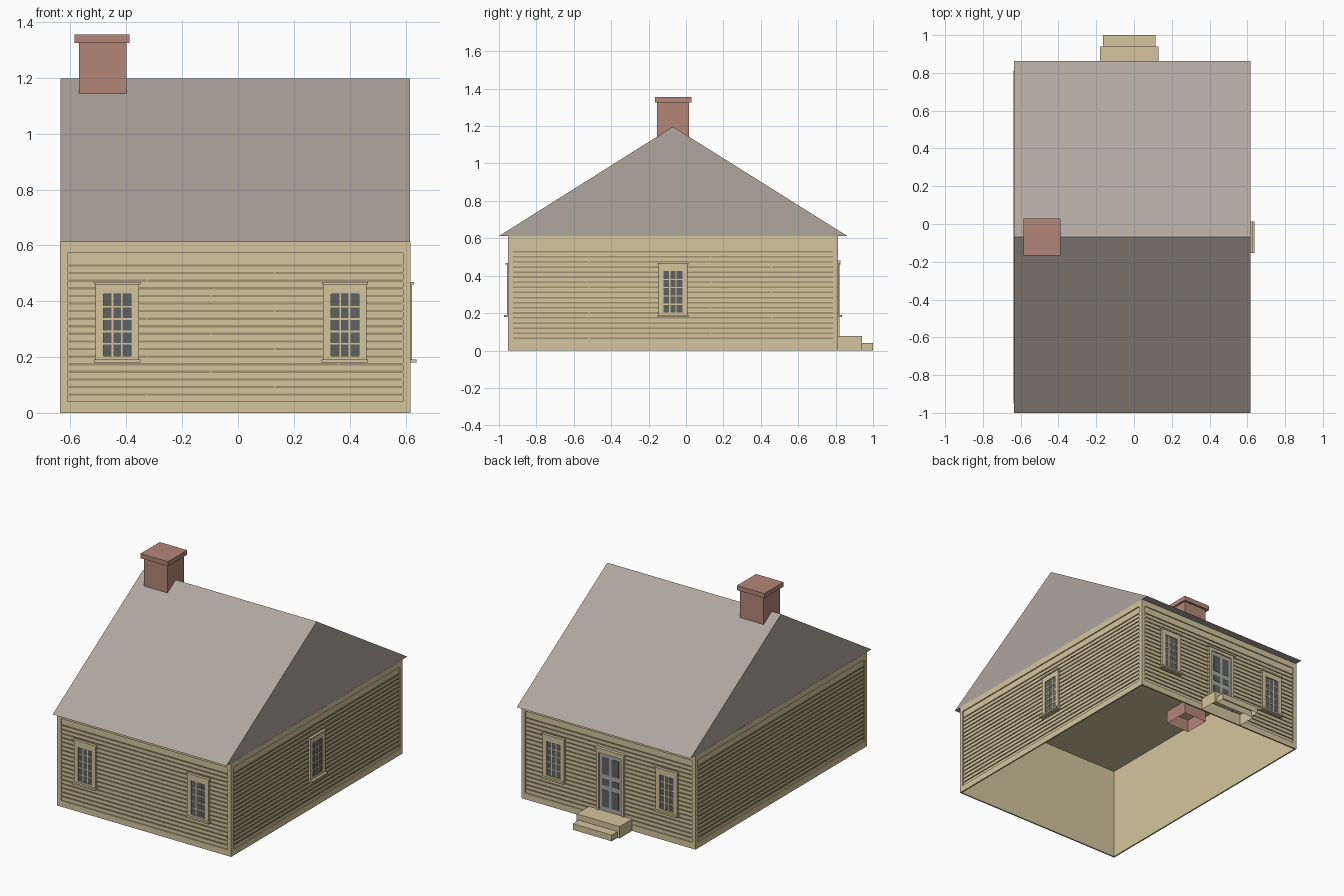
import bpy, bmesh
from mathutils import Vector

if "Cube" in bpy.data.objects:
    bpy.data.objects.remove(bpy.data.objects["Cube"], do_unlink=True)


def material(name, r, g, b):
    m = bpy.data.materials.new(name)
    m.use_nodes = True
    m.diffuse_color = (r, g, b, 1)
    m.node_tree.nodes["Principled BSDF"].inputs["Base Color"].default_value = (r, g, b, 1)
    return m


TAN = material("tan paint", .66, .56, .34)
SHADE = material("dark tan strip", .35, .285, .17)
ROOF = material("grey shingle", .43, .385, .343)
BRICK = material("red brick", .45, .245, .185)
GLASS = material("dark glass", .112, .122, .12)
DOOR = material("grey door", .39, .39, .385)

# Wall planes and overall heights
X0, X1, Y0, Y1, TOP = -.627, .607, -.941, .802, .612
RIDGE_Y = -.07


def make(name, boxes, mat, open_bottom=False):
    """One object out of boxes given as (low corner, high corner)."""
    bm = bmesh.new()
    for lo, hi in boxes:
        lo, hi = Vector(lo), Vector(hi)
        verts = bmesh.ops.create_cube(bm, size=1)["verts"]
        for v in verts:
            v.co = (lo + hi) / 2 + v.co * (hi - lo)
    if open_bottom:
        bm.normal_update()
        down = [f for f in bm.faces if f.normal.z < -.9]
        bmesh.ops.delete(bm, geom=down, context="FACES_ONLY")
    return finish(name, bm, mat)


def finish(name, bm, mat):
    mesh = bpy.data.meshes.new(name)
    bm.to_mesh(mesh)
    bm.free()
    mesh.materials.append(mat)
    ob = bpy.data.objects.new(name, mesh)
    bpy.context.collection.objects.link(ob)
    return ob


def on_wall(side, u0, u1, z0, z1, depth):
    """Box lying on a wall: u runs along the wall, depth sticks out of it."""
    axis, plane, sign = {"front": (1, Y0, -1), "back": (1, Y1, 1),
                         "left": (0, X1, 1), "right": (0, X0, -1)}[side]
    a, b = sorted((plane + sign * .0005, plane + sign * depth))
    if axis == 1:
        return (u0, a, z0), (u1, b, z1)
    return (a, u0, z0), (b, u1, z1)


# Wall shell, open underneath
make("wall_shell", [((X0, Y0, 0), (X1, Y1, TOP - .002))], TAN, open_bottom=True)

# Siding panels with staggered dark strips, framed by trim boards
PITCH, STRIP, CORNER, LOW, HIGH, TRIM = .0272, .008, .016, .04, .573, .01
for side in ("front", "back", "left", "right"):
    across = side in ("front", "back")
    a, b = (X0, X1) if across else (Y0, Y1)
    u0, u1 = a + CORNER, b - CORNER
    make(side + "_siding_panel", [on_wall(side, u0, u1, LOW, HIGH, .003)], TAN)
    strips = []
    for i in range(18):
        z = .0655 + PITCH * i
        joint = u0 + (u1 - u0) * (.25 + .2 * ((i * 2) % 5)) * .95
        for s, e in ((u0, joint - .002), (joint + .002, u1)):
            strips.append(on_wall(side, s, e, z - STRIP / 2, z + STRIP / 2, .008))
    make(side + "_siding_strips", strips, SHADE)
    reach = TRIM if across else 0
    make(side + "_trim", [on_wall(side, a - reach, u0, 0, TOP, TRIM),
                          on_wall(side, u1, b + reach, 0, TOP, TRIM),
                          on_wall(side, u0, u1, 0, LOW, TRIM),
                          on_wall(side, u0, u1, HIGH, TOP, TRIM)], TAN)

# Roof prism, flush at the gables and overhanging at the eaves
bm = bmesh.new()
ends = []
for x in (-.636, .616):
    ends.append([bm.verts.new(p) for p in
                 ((x, -1, TOP), (x, .863, TOP), (x, RIDGE_Y, 1.197))])
for tri in ends:
    bm.faces.new(tri)
for i in range(3):
    j = (i + 1) % 3
    bm.faces.new((ends[0][i], ends[0][j], ends[1][j], ends[1][i]))
bmesh.ops.recalc_face_normals(bm, faces=bm.faces)
finish("roof", bm, ROOF)

# Chimney shaft reaching just below the ceiling, and its cap
make("chimney_shaft", [((-.57, -.155, .525), (-.4, .015, 1.33))], BRICK, open_bottom=True)
make("chimney_cap", [((-.585, -.167, 1.325), (-.388, .03, 1.355))], BRICK)


def window(name, side, c):
    g, w, z0, z1 = .05, .0775, .203, .425
    make(name + "_glass", [on_wall(side, c - g, c + g, z0, z1, .011)], GLASS)
    bars = []
    for i in (1, 2):
        u = c - g + 2 * g * i / 3
        bars.append(on_wall(side, u - .003, u + .003, z0, z1, .013))
    for i in range(1, 5):
        z = z0 + (z1 - z0) * i / 5
        bars.append(on_wall(side, c - g, c + g, z - .003, z + .003, .013))
    make(name + "_glazing_bars", bars, TAN)
    make(name + "_casing", [on_wall(side, c - w, c - g, .19, .465, .017),
                            on_wall(side, c + g, c + w, .19, .465, .017),
                            on_wall(side, c - g, c + g, .19, z0, .017),
                            on_wall(side, c - g, c + g, z1, .465, .017),
                            on_wall(side, c - w - .005, c + w + .005, .459, .468, .023)], TAN)
    make(name + "_sill", [on_wall(side, c - .083, c + .083, .18, .191, .032)], TAN)


for side in ("front", "back"):
    window(side + "_right_window", side, -.4325)
    window(side + "_left_window", side, .3825)
window("side_window", "left", RIDGE_Y)

# Back door with dark panels and a casing
C = -.025
make("door", [on_wall("back", C - .08, C + .08, .075, .45, .011)], DOOR)
panels = []
for z0, z1 in ((.105, .215), (.245, .285), (.315, .425)):
    for s in (-1, 1):
        u0, u1 = sorted((C + s * .01, C + s * .06))
        panels.append(on_wall("back", u0, u1, z0, z1, .013))
make("door_panels", panels, GLASS)
make("door_casing", [on_wall("back", C - .1, C - .08, .075, .475, .018),
                     on_wall("back", C + .08, C + .1, .075, .475, .018),
                     on_wall("back", C - .08, C + .08, .45, .475, .018),
                     on_wall("back", C - .108, C + .108, .47, .482, .024)], TAN)

# Back steps, hollow underneath
make("upper_step", [((-.18, Y1 + .01, 0), (.13, .94, .077))], TAN, open_bottom=True)
make("lower_step", [((-.165, .94, 0), (.115, 1, .04))], TAN, open_bottom=True)
